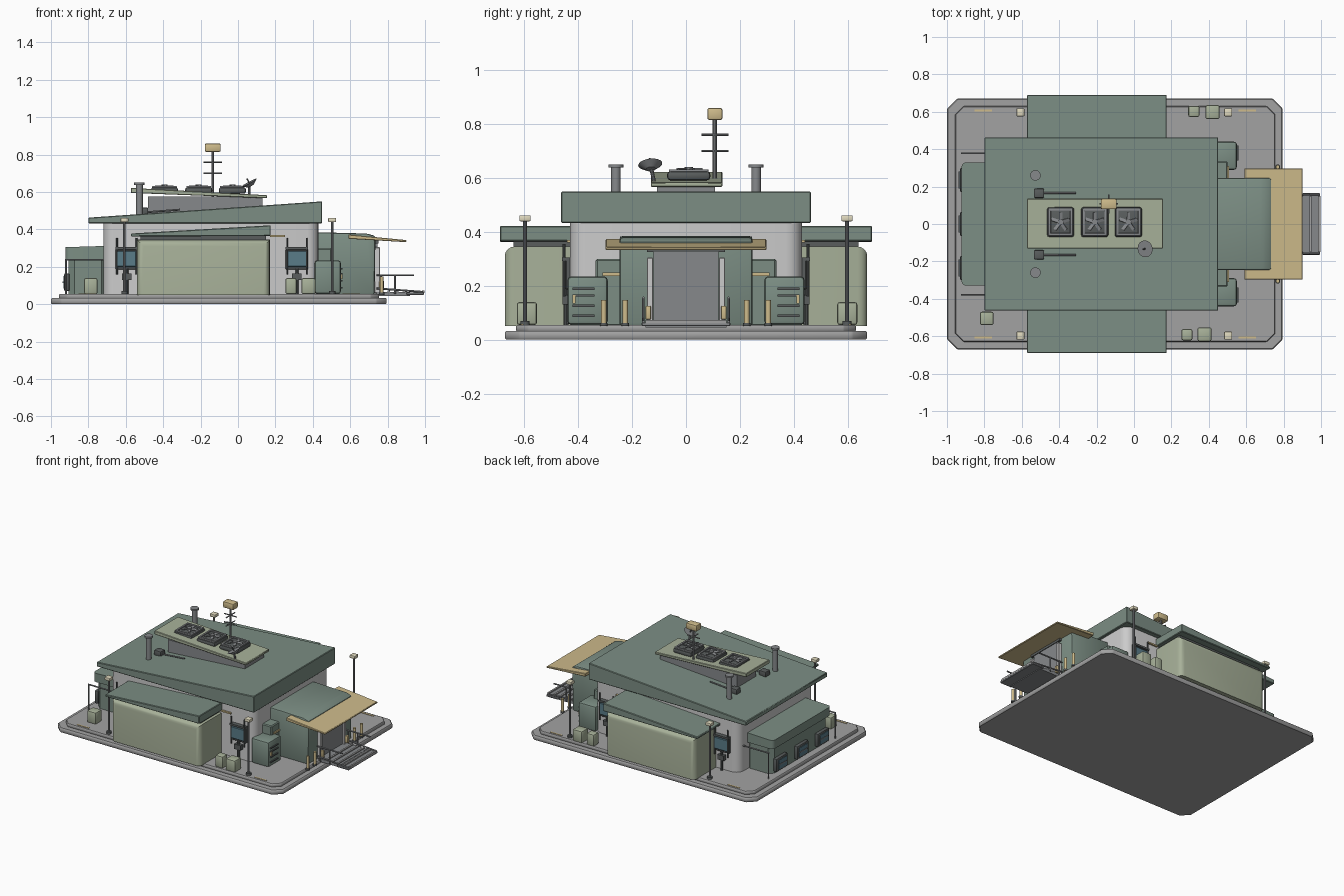
import bpy, bmesh, math
from mathutils import Vector, Matrix

def mat(name, r, g, b):
    m = bpy.data.materials.new(name)
    m.diffuse_color = (r, g, b, 1)
    return m

GREEN = mat("dark_green", 0.20, 0.27, 0.23)
OLIVE = mat("olive", 0.39, 0.44, 0.32)
GOLD = mat("gold", 0.62, 0.50, 0.26)
CREAM = mat("cream", 0.75, 0.70, 0.52)
DARK = mat("dark_metal", 0.10, 0.11, 0.11)
STEEL = mat("steel", 0.24, 0.25, 0.26)
GLASS = mat("glass", 0.10, 0.20, 0.25)
WALL = mat("wall", 0.55, 0.55, 0.54)
SLAB = mat("slab", 0.36, 0.36, 0.36)

def finish(name, bm, m):
    bmesh.ops.recalc_face_normals(bm, faces=bm.faces)
    me = bpy.data.meshes.new(name)
    bm.to_mesh(me)
    bm.free()
    for p in me.polygons:
        p.use_smooth = True
    me.set_sharp_from_angle(angle=math.radians(35))
    ob = bpy.data.objects.new(name, me)
    bpy.context.collection.objects.link(ob)
    if m:
        me.materials.append(m)
    return ob

def extrude(name, pts, vec, m, bev=0, seg=2, pick=None):
    """Extrude a closed 3D outline along vec; bevel all or picked edges."""
    bm = bmesh.new()
    f = bm.faces.new([bm.verts.new(p) for p in pts])
    r = bmesh.ops.extrude_face_region(bm, geom=[f])
    bmesh.ops.translate(bm, vec=vec, verts=[v for v in r["geom"] if isinstance(v, bmesh.types.BMVert)])
    if bev:
        es = [e for e in bm.edges if pick is None or pick(e)]
        bmesh.ops.bevel(bm, geom=es, offset=bev, segments=seg, profile=0.5, affect='EDGES')
    return finish(name, bm, m)

def prism(name, prof, y0, y1, m, bev=0, seg=2, pick=None):
    return extrude(name, [(x, y0, z) for x, z in prof], (0, y1 - y0, 0), m, bev, seg, pick)

def box(name, x0, x1, y0, y1, z0, z1, m, bev=0, seg=2, pick=None):
    return prism(name, [(x0, z0), (x1, z0), (x1, z1), (x0, z1)], y0, y1, m, bev, seg, pick)

def cbox(name, c, s, m, bev=0):
    a = [(c[i] - s[i] / 2, c[i] + s[i] / 2) for i in range(3)]
    return box(name, *a[0], *a[1], *a[2], m, bev)

def rod(name, a, b, r, m, n=10, r2=None):
    a, b = Vector(a), Vector(b)
    d = b - a
    bm = bmesh.new()
    M = Matrix.Translation((a + b) / 2) @ d.to_track_quat('Z', 'Y').to_matrix().to_4x4()
    bmesh.ops.create_cone(bm, cap_ends=True, segments=n, radius1=r, radius2=r if r2 is None else r2,
                          depth=d.length, matrix=M)
    return finish(name, bm, m)

def vertical(e):
    d = e.verts[0].co - e.verts[1].co
    return abs(d.z) > 0.02 and abs(d.x) + abs(d.y) < 1e-4

def octagon(x0, x1, y, c, z):
    return [(x0 + c, -y, z), (x1 - c, -y, z), (x1, -y + c, z), (x1, y - c, z),
            (x1 - c, y, z), (x0 + c, y, z), (x0, y - c, z), (x0, -y + c, z)]

# foundation
extrude("base_slab", octagon(-1, 0.795, 0.672, 0.055, 0), (0, 0, 0.033), SLAB, 0.006, 1)
extrude("base_floor", octagon(-0.957, 0.755, 0.63, 0.045, 0.03), (0, 0, 0.025), SLAB, 0.004, 1)

# main hall and sloped roof
box("main_hall", -0.72, 0.43, -0.43, 0.43, 0.05, 0.44, WALL, 0.06, 5, vertical)
prism("main_roof", [(-0.8, 0.432), (0.45, 0.432), (0.45, 0.55), (-0.8, 0.463)], -0.463, 0.463, GREEN, 0.004, 1)

# rear annex with windows
extrude("annex_wall", octagon(-0.905, -0.7, 0.318, 0.03, 0.05), (0, 0, 0.2), GREEN)
prism("annex_roof", [(-0.922, 0.243), (-0.7, 0.243), (-0.7, 0.312), (-0.922, 0.305)], -0.33, 0.33, GREEN, 0.025, 3,
      lambda e: vertical(e) and e.verts[0].co.x < -0.9)
for y in (-0.235, 0, 0.235):
    box("annex_window_frame", -0.93, -0.9, y - 0.065, y + 0.065, 0.07, 0.165, DARK, 0.008)
    box("annex_window_glass", -0.934, -0.925, y - 0.045, y + 0.045, 0.085, 0.15, GLASS)
    box("annex_window_bar", -0.937, -0.925, y - 0.045, y + 0.045, 0.114, 0.121, STEEL)

# entrance block, door and canopy
prism("entrance_block", [(0.42, 0.05), (0.73, 0.05), (0.735, 0.365), (0.69, 0.378), (0.42, 0.385)],
      -0.247, 0.247, GREEN, 0.012, 2)
box("entrance_door", 0.72, 0.745, -0.12, 0.12, 0.055, 0.33, STEEL)
box("door_lintel", 0.72, 0.75, -0.145, 0.145, 0.325, 0.35, DARK)
prism("entrance_canopy", [(0.59, 0.35), (0.9, 0.332), (0.9, 0.343), (0.59, 0.373)], -0.298, 0.298, GOLD, 0.003, 1)

# entrance platform
box("ramp_landing", 0.74, 0.92, -0.15, 0.15, 0.045, 0.066, STEEL)
box("ramp_plate", 0.9, 0.995, -0.165, 0.165, 0.05, 0.064, STEEL, 0.003, 1)
for i in range(5):
    x = 0.80 + i * 0.046
    box("ramp_rib", x, x + 0.012, -0.15, 0.15, 0.06, 0.073, SLAB)

for s in (1, -1):
    def sbox(name, x0, x1, y0, y1, *a, **k):
        return box(name, x0, x1, min(s * y0, s * y1), max(s * y0, s * y1), *a, **k)
    # side wing and its wedge roof
    sbox("side_wing", -0.54, 0.17, 0.40, 0.672, 0.05, 0.345, OLIVE, 0.035, 4,
         lambda e: all(abs(v.co.y) > 0.6 for v in e.verts) and max(v.co.z for v in e.verts) > 0.2)
    sbox("wing_neck", -0.52, 0.15, 0.40, 0.64, 0.33, 0.37, DARK)
    prism("wing_roof", [(-0.573, 0.362), (0.175, 0.365), (0.175, 0.422), (-0.573, 0.378)],
          s * 0.40, s * 0.69, GREEN, 0.004, 1)
    sbox("eave_strip", 0.17, 0.25, 0.42, 0.442, 0.36, 0.37, GOLD)
    # entrance shoulders and louvered cabinets
    sbox("entrance_shoulder", 0.42, 0.50, 0.22, 0.335, 0.05, 0.30, GREEN, 0.006, 1)
    sbox("shoulder_strip", 0.495, 0.508, 0.245, 0.31, 0.237, 0.25, GOLD)
    sbox("cabinet", 0.41, 0.55, 0.29, 0.44, 0.055, 0.235, GREEN, 0.015, 2)
    for z in (0.085, 0.122, 0.16, 0.185):
        sbox("cabinet_louver", 0.545, 0.558, 0.34, 0.42, z, z + 0.008, DARK)
    sbox("cabinet_light", 0.545, 0.56, 0.41, 0.42, 0.135, 0.165, GOLD)
    # door jambs, handrails, bollards
    sbox("door_jamb", 0.73, 0.76, 0.122, 0.145, 0.06, 0.305, WALL, 0.003, 1)
    rod("handrail", (0.74, s * 0.158, 0.155), (0.94, s * 0.158, 0.155), 0.005, STEEL)
    rod("low_rail", (0.74, s * 0.158, 0.085), (0.99, s * 0.158, 0.066), 0.005, STEEL)
    for x in (0.765, 0.84):
        rod("handrail_post", (x, s * 0.158, 0.055), (x, s * 0.158, 0.155), 0.005, STEEL)
    sbox("step_light", 0.755, 0.78, 0.13, 0.15, 0.075, 0.125, GOLD, 0.003)
    for y in (0.225, 0.305):
        rod("bollard", (0.768, s * y, 0.05), (0.768, s * y, 0.148), 0.01, GOLD, 12)
        rod("bollard_foot", (0.768, s * y, 0.05), (0.768, s * y, 0.062), 0.014, DARK, 12)
    # framed wall windows
    for x in (-0.595, 0.315):
        sbox("wall_window_frame", x - 0.06, x + 0.06, 0.42, 0.447, 0.185, 0.295, DARK, 0.004, 1)
        sbox("wall_window", x - 0.052, x + 0.052, 0.43, 0.456, 0.2, 0.285, GLASS, 0.004, 1)
        for d in (-0.052, 0.052):
            rod("window_pipe", (x + d, s * 0.452, 0.16), (x + d, s * 0.452, 0.355), 0.005, DARK)
        sbox("window_sill", x - 0.06, x + 0.06, 0.42, 0.46, 0.292, 0.305, DARK)
        rod("window_conduit", (x, s * 0.445, 0.055), (x, s * 0.445, 0.19), 0.009, DARK)
        sbox("conduit_box", x - 0.025, x + 0.025, 0.425, 0.458, 0.13, 0.165, DARK)
    # yard lamps
    for x in (-0.607, 0.503):
        rod("lamp_pole", (x, s * 0.597, 0.05), (x, s * 0.597, 0.44), 0.007, STEEL)
        rod("lamp_foot", (x, s * 0.597, 0.05), (x, s * 0.597, 0.07), 0.017, DARK, 12)
        cbox("lamp_head", (x, s * 0.597, 0.45), (0.042, 0.042, 0.022), CREAM, 0.004)
    # floor markings and rear pipes
    for x in (-0.805, 0.605):
        sbox("floor_marking", x - 0.047, x + 0.047, 0.602, 0.612, 0.053, 0.058, GOLD)
    rod("annex_rail", (-0.925, s * 0.378, 0.238), (-0.71, s * 0.378, 0.238), 0.005, STEEL)
    rod("annex_rail_post", (-0.92, s * 0.378, 0.05), (-0.92, s * 0.378, 0.238), 0.005, STEEL)
    # roof chimneys and vents
    rod("chimney", (-0.527, s * 0.26, 0.47), (-0.527, s * 0.26, 0.645), 0.018, STEEL, 16)
    rod("chimney_cap", (-0.527, s * 0.26, 0.638), (-0.527, s * 0.26, 0.65), 0.028, STEEL, 16)
    cbox("roof_vent", (-0.508, s * 0.165, 0.497), (0.055, 0.05, 0.04), DARK, 0.006)
    rod("roof_pipe", (-0.49, s * 0.165, 0.492), (-0.31, s * 0.165, 0.506), 0.005, STEEL)

# storage crates
for x, y, w in ((0.283, -0.592, 0.06), (0.377, -0.59, 0.075), (-0.787, -0.505, 0.072),
                (0.32, 0.602, 0.06), (0.42, 0.598, 0.075)):
    cbox("crate", (x, y, 0.097), (w, w, 0.085), OLIVE, 0.01)

# rooftop plant
prism("plant_base", [(-0.48, 0.47), (0.13, 0.47), (0.13, 0.575), (-0.48, 0.575)], -0.108, 0.108, STEEL)
prism("plant_deck", [(-0.573, 0.595), (0.155, 0.567), (0.155, 0.583), (-0.573, 0.622)], -0.13, 0.135, OLIVE, 0.003, 1)
for x in (-0.393, -0.21, -0.03):
    y = 0.01
    cbox("fan_base", (x, y, 0.608), (0.145, 0.16, 0.034), DARK, 0.012)
    for s in (1, -1):
        cbox("fan_rim_side", (x + s * 0.059, y, 0.626), (0.014, 0.145, 0.012), STEEL, 0.003)
        cbox("fan_rim_end", (x, y + s * 0.066, 0.626), (0.13, 0.014, 0.012), STEEL, 0.003)
    rod("fan_hub", (x, y, 0.62), (x, y, 0.64), 0.016, STEEL, 12)
    for k in range(5):
        b = cbox("fan_blade", (0.03, 0, 0), (0.042, 0.018, 0.004), STEEL)
        b.matrix_world = (Matrix.Translation((x, y, 0.631)) @ Matrix.Rotation(k * math.tau / 5 + 0.3, 4, 'Z')
                          @ Matrix.Rotation(0.35, 4, 'X'))

# mast with beacon
mx, my = -0.135, 0.107
rod("mast", (mx, my, 0.57), (mx, my, 0.82), 0.008, STEEL)
for z in (0.70, 0.76):
    rod("mast_bar_x", (mx - 0.05, my, z), (mx + 0.05, my, z), 0.004, STEEL, 8)
    rod("mast_bar_y", (mx, my - 0.05, z), (mx, my + 0.05, z), 0.004, STEEL, 8)
cbox("mast_beacon", (mx, my, 0.837), (0.085, 0.056, 0.045), GOLD, 0.008)

# satellite dish
rod("dish_post", (0.06, -0.115, 0.57), (0.06, -0.13, 0.64), 0.007, STEEL)
c, d = Vector((0.062, -0.132, 0.645)), Vector((-0.45, -0.1, 0.85)).normalized()
rod("dish", c - d * 0.014, c + d * 0.006, 0.018, STEEL, 24, 0.045)
rod("dish_feed", c, c + d * 0.03, 0.004, DARK, 8)
